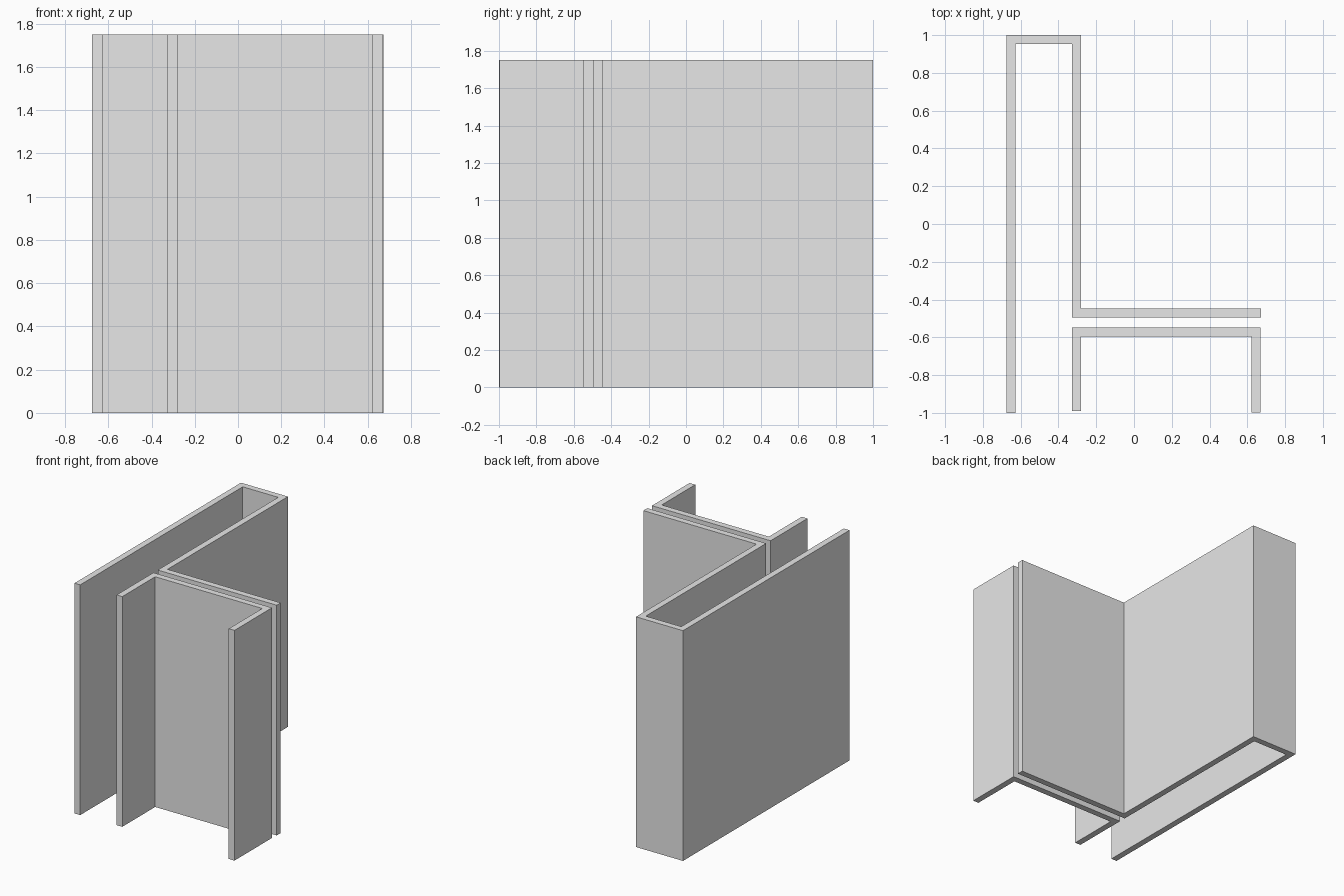
import bpy
import bmesh

cube = bpy.data.objects.get("Cube")
if cube:
    bpy.data.objects.remove(cube, do_unlink=True)

HEIGHT = 1.75

grey = bpy.data.materials.new("light grey")
grey.use_nodes = True
colour = (0.8, 0.8, 0.8, 1)
grey.diffuse_color = colour
grey.node_tree.nodes["Principled BSDF"].inputs["Base Color"].default_value = colour


def extrude_profile(name, outline):
    """Raise a closed floor outline straight up to the full height."""
    bm = bmesh.new()
    base = bm.faces.new([bm.verts.new((x, y, 0)) for x, y in outline])
    raised = bmesh.ops.extrude_face_region(bm, geom=[base], use_keep_orig=True)
    top = [v for v in raised["geom"] if isinstance(v, bmesh.types.BMVert)]
    bmesh.ops.translate(bm, verts=top, vec=(0, 0, HEIGHT))
    bmesh.ops.recalc_face_normals(bm, faces=bm.faces)
    mesh = bpy.data.meshes.new(name)
    bm.to_mesh(mesh)
    bm.free()
    mesh.materials.append(grey)
    obj = bpy.data.objects.new(name, mesh)
    bpy.context.collection.objects.link(obj)
    return obj


# Long hooked channel with a flange running out to the left
extrude_profile("hooked_channel", [
    (-0.675, -1), (-0.627, -1), (-0.627, 0.952), (-0.328, 0.952),
    (-0.328, -0.495), (0.672, -0.495), (0.672, -0.447), (-0.28, -0.447),
    (-0.28, 1), (-0.675, 1),
])

# Separate channel, open to the front, with a slightly shorter right leg
extrude_profile("front_channel", [
    (-0.328, -0.99), (-0.28, -0.99), (-0.28, -0.595), (0.621, -0.595),
    (0.621, -0.998), (0.669, -0.998), (0.669, -0.547), (-0.328, -0.547),
])
